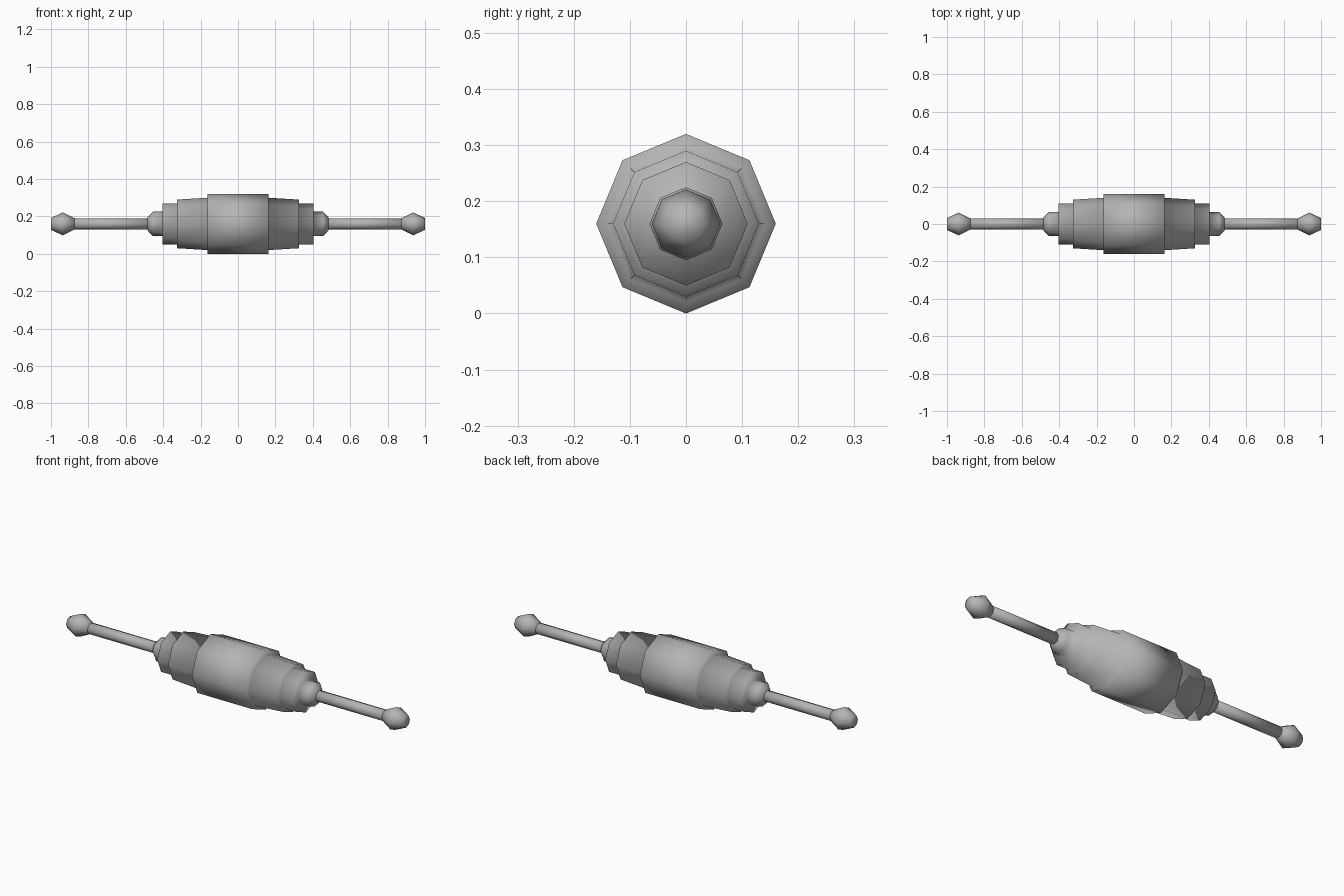
import bpy, bmesh, math

if "Cube" in bpy.data.objects:
    bpy.data.objects.remove(bpy.data.objects["Cube"])

SIDES = 8
AXIS_Z = 0.16

grey = bpy.data.materials.new("dark_grey")
grey.diffuse_color = (0.46, 0.46, 0.46, 1)
grey.use_nodes = True
grey.node_tree.nodes["Principled BSDF"].inputs["Base Color"].default_value = grey.diffuse_color


def lathe(name, profile):
    """Smooth-shaded octagonal solid turned about the x axis from (x, radius) points."""
    bm = bmesh.new()
    rings = []
    for x, r in profile:
        rings.append([bm.verts.new((x,
                                    r * math.sin(2 * math.pi * i / SIDES),
                                    AXIS_Z + r * math.cos(2 * math.pi * i / SIDES)))
                      for i in range(SIDES)])
    for a, b in zip(rings, rings[1:]):
        for i in range(SIDES):
            j = (i + 1) % SIDES
            bm.faces.new((a[i], a[j], b[j], b[i]))
    bm.faces.new(rings[0])
    bm.faces.new(rings[-1])
    bmesh.ops.recalc_face_normals(bm, faces=bm.faces)
    for f in bm.faces:
        f.smooth = True
    mesh = bpy.data.meshes.new(name)
    bm.to_mesh(mesh)
    bm.free()
    mesh.materials.append(grey)
    obj = bpy.data.objects.new(name, mesh)
    bpy.context.collection.objects.link(obj)
    return obj


# Stepped barrel, symmetric about x = 0
half = [(0.163, 0.16), (0.163, 0.14), (0.325, 0.13), (0.325, 0.11),
        (0.403, 0.11), (0.403, 0.065), (0.455, 0.065), (0.483, 0.036)]
lathe("barrel", [(-x, r) for x, r in reversed(half)] + half)

# Handle rods and end knobs on both sides
for side, s in (("left", -1), ("right", 1)):
    lathe(side + "_rod", [(s * 0.47, 0.03), (s * 0.89, 0.03)])
    lathe(side + "_knob", [(s * 0.875, 0.03), (s * 0.937, 0.061),
                           (s * 1.0, 0.032)])
